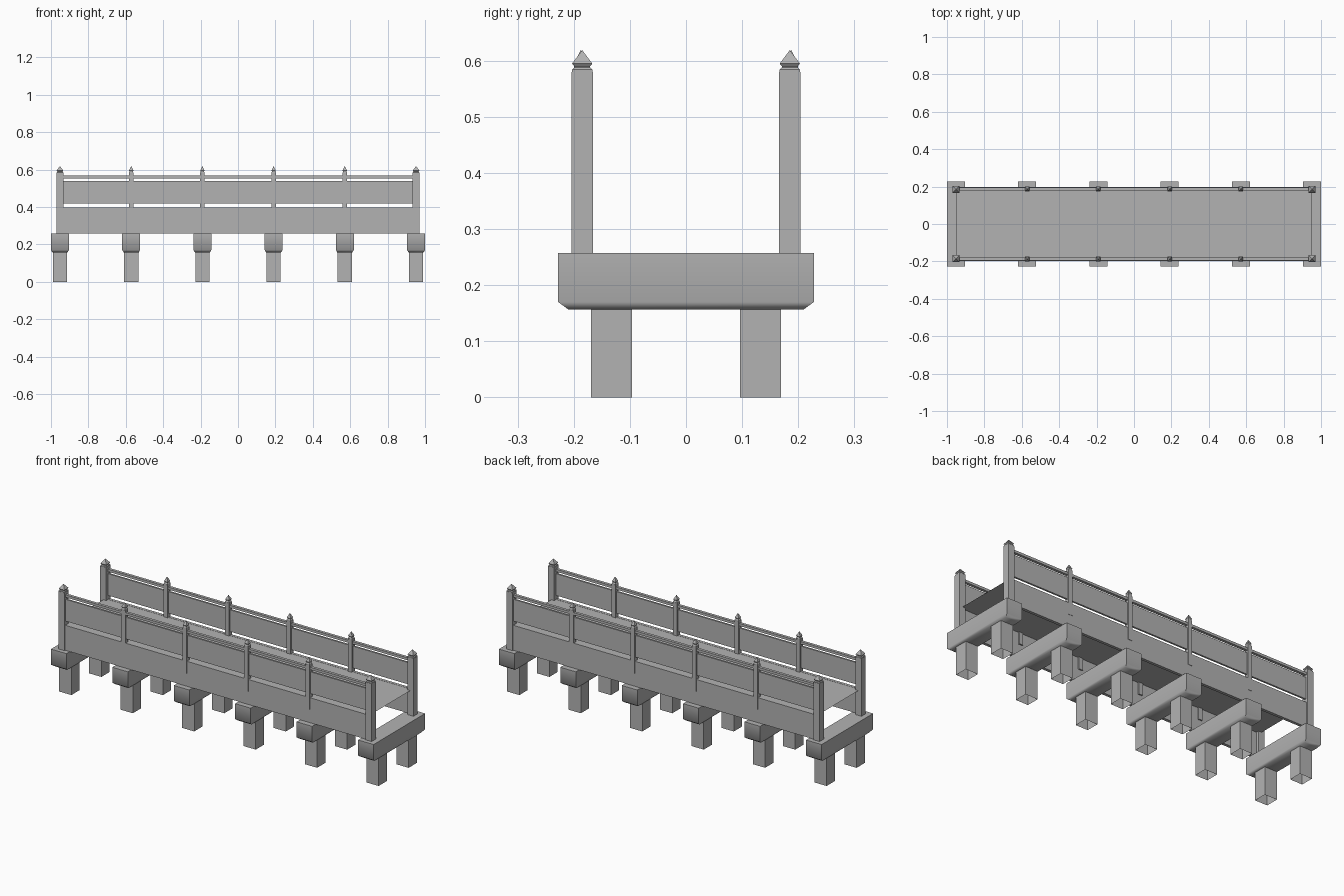
import bpy
import bmesh
from math import radians

cube = bpy.data.objects.get("Cube")
if cube:
    bpy.data.objects.remove(cube, do_unlink=True)

grey = bpy.data.materials.new("stone_grey")
grey.use_nodes = True
COLOUR = (0.45, 0.45, 0.45, 1)
grey.diffuse_color = COLOUR
grey.node_tree.nodes["Principled BSDF"].inputs["Base Color"].default_value = COLOUR

STATIONS = [-0.952 + i * 0.3808 for i in range(6)]
RAIL_Y = 0.185


def stack(name, x, y, levels, bottom=True, top=True):
    """Loft rectangles given as (half_x, half_y, z); a zero size makes a point."""
    bm = bmesh.new()
    rings = []
    for hx, hy, z in levels:
        if hx == 0:
            rings.append([bm.verts.new((x, y, z))])
        else:
            rings.append([bm.verts.new((x + sx * hx, y + sy * hy, z))
                          for sx, sy in ((-1, -1), (1, -1), (1, 1), (-1, 1))])
    for low, high in zip(rings, rings[1:]):
        for i in range(4):
            j = (i + 1) % 4
            if len(high) == 1:
                bm.faces.new((low[i], low[j], high[0]))
            else:
                bm.faces.new((low[i], low[j], high[j], high[i]))
    if bottom:
        bm.faces.new(rings[0][::-1])
    if top and len(rings[-1]) == 4:
        bm.faces.new(rings[-1])
    return finish(name, bm)


def finish(name, bm):
    mesh = bpy.data.meshes.new(name)
    bm.to_mesh(mesh)
    bm.free()
    mesh.materials.append(grey)
    obj = bpy.data.objects.new(name, mesh)
    bpy.context.collection.objects.link(obj)
    return obj


def box(name, x, y, z0, z1, hx, hy, **caps):
    return stack(name, x, y, [(hx, hy, z0), (hx, hy, z1)], **caps)


# Cross beams with chamfered undersides, each on two open-ended legs
for x in STATIONS:
    beam = stack("cross_beam", x, 0, [(0.04, 0.21, 0.157), (0.048, 0.228, 0.17),
                                      (0.048, 0.228, 0.257)])
    bpy.ops.object.select_all(action="DESELECT")
    beam.select_set(True)
    bpy.context.view_layer.objects.active = beam
    bpy.ops.object.shade_smooth_by_angle(angle=radians(60))
    for side in (-1, 1):
        box("support_leg", x, side * 0.133, 0, 0.157, 0.038, 0.0365,
            bottom=False, top=False)

# Posts with a necked collar and pyramid cap
for side in (-1, 1):
    for i, x in enumerate(STATIONS):
        end = i in (0, len(STATIONS) - 1)
        h = 0.019 if end else 0.0125
        y = side * (RAIL_Y if end else RAIL_Y + 0.0025)
        foot = 0.257 if end else 0.33
        box("end_post" if end else "rail_post", x, y, foot, 0.58, h, h)
        profile = [(0.95, 0.58), (0.95, 0.584), (0.75, 0.588),
                   (0.75, 0.59), (0.95, 0.595), (0, 0.619)]
        stack("post_cap", x, y, [(h * f, h * f, z) for f, z in profile])

    # Parapet, upper panel and handrail between the end posts
    y = side * (RAIL_Y + 0.005)
    box("parapet", 0, y, 0.257, 0.397, 0.952, 0.008)
    box("upper_panel", 0, side * (RAIL_Y + 0.003), 0.418, 0.54, 0.94, 0.005)
    box("handrail", 0, side * (RAIL_Y + 0.003), 0.553, 0.567, 0.94, 0.008)

# Thin deck in two joined sections
bm = bmesh.new()
pairs = [[bm.verts.new((x, y, 0.396)) for y in (-0.186, 0.186)]
         for x in (STATIONS[0], STATIONS[4], STATIONS[5])]
for a, b in zip(pairs, pairs[1:]):
    bm.faces.new((a[0], b[0], b[1], a[1]))
finish("deck", bm)
